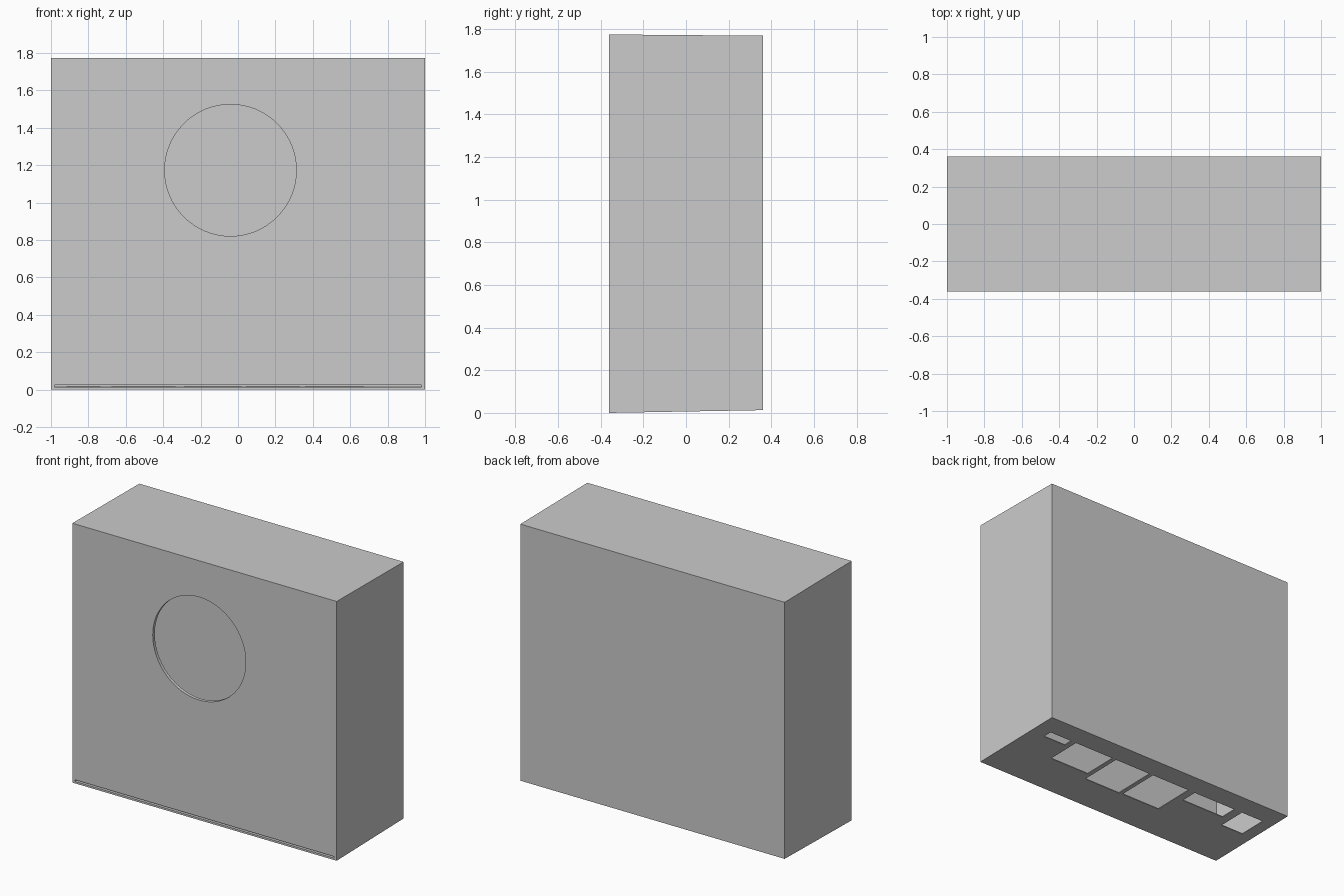
import bpy
import math

if "Cube" in bpy.data.objects:
    bpy.data.objects.remove(bpy.data.objects["Cube"])


def tapered_box(name, x0, x1, y0, y1, front_z, back_z):
    """Box whose floor and roof heights differ between front and back."""
    verts = [(x, y, z)
             for y, zs in ((y0, front_z), (y1, back_z))
             for x, z in ((x0, zs[0]), (x1, zs[0]), (x1, zs[1]), (x0, zs[1]))]
    faces = [(0, 1, 2, 3), (7, 6, 5, 4), (0, 4, 5, 1),
             (1, 5, 6, 2), (2, 6, 7, 3), (3, 7, 4, 0)]
    mesh = bpy.data.meshes.new(name)
    mesh.from_pydata(verts, [], faces)
    obj = bpy.data.objects.new(name, mesh)
    bpy.context.collection.objects.link(obj)
    return obj


def box(name, x0, x1, y0, y1, z0, z1):
    return tapered_box(name, x0, x1, y0, y1, (z0, z1), (z0, z1))


def cut(target, cutter):
    """Subtract the cutter from the target and discard it."""
    cutter.hide_render = True
    mod = target.modifiers.new("cut", 'BOOLEAN')
    mod.operation = 'DIFFERENCE'
    mod.solver = 'EXACT'
    mod.object = cutter
    bpy.context.view_layer.objects.active = target
    bpy.ops.object.modifier_apply(modifier=mod.name)
    bpy.data.objects.remove(cutter)


# Hollow casing, very slightly shorter at the back
casing = tapered_box("casing", -1, 1, -0.362, 0.362, (0, 1.774), (0.013, 1.768))
cut(casing, tapered_box("cavity", -0.985, 0.985, -0.340, 0.348,
                        (0.007, 1.759), (0.019, 1.753)))

# Round opening in the front panel
bpy.ops.mesh.primitive_cylinder_add(vertices=64, radius=0.352, depth=0.2,
                                    location=(-0.04, -0.36, 1.173),
                                    rotation=(math.pi / 2, 0, 0))
cut(casing, bpy.context.object)

# Narrow slit along the bottom of the front panel
cut(casing, box("slit", -0.98, 0.98, -0.45, -0.30, 0.013, 0.024))

# Row of rectangular ports in the floor, aligned along their back edge
ports = [(0.71, 0.885, 0.145), (0.36, 0.67, -0.04), (0.045, 0.33, -0.10),
         (-0.285, 0.017, -0.095), (-0.675, -0.338, 0.09), (-0.915, -0.738, 0.005)]
for x0, x1, y0 in ports:
    cut(casing, box("port", x0, x1, y0, 0.212, -0.1, 0.1))
